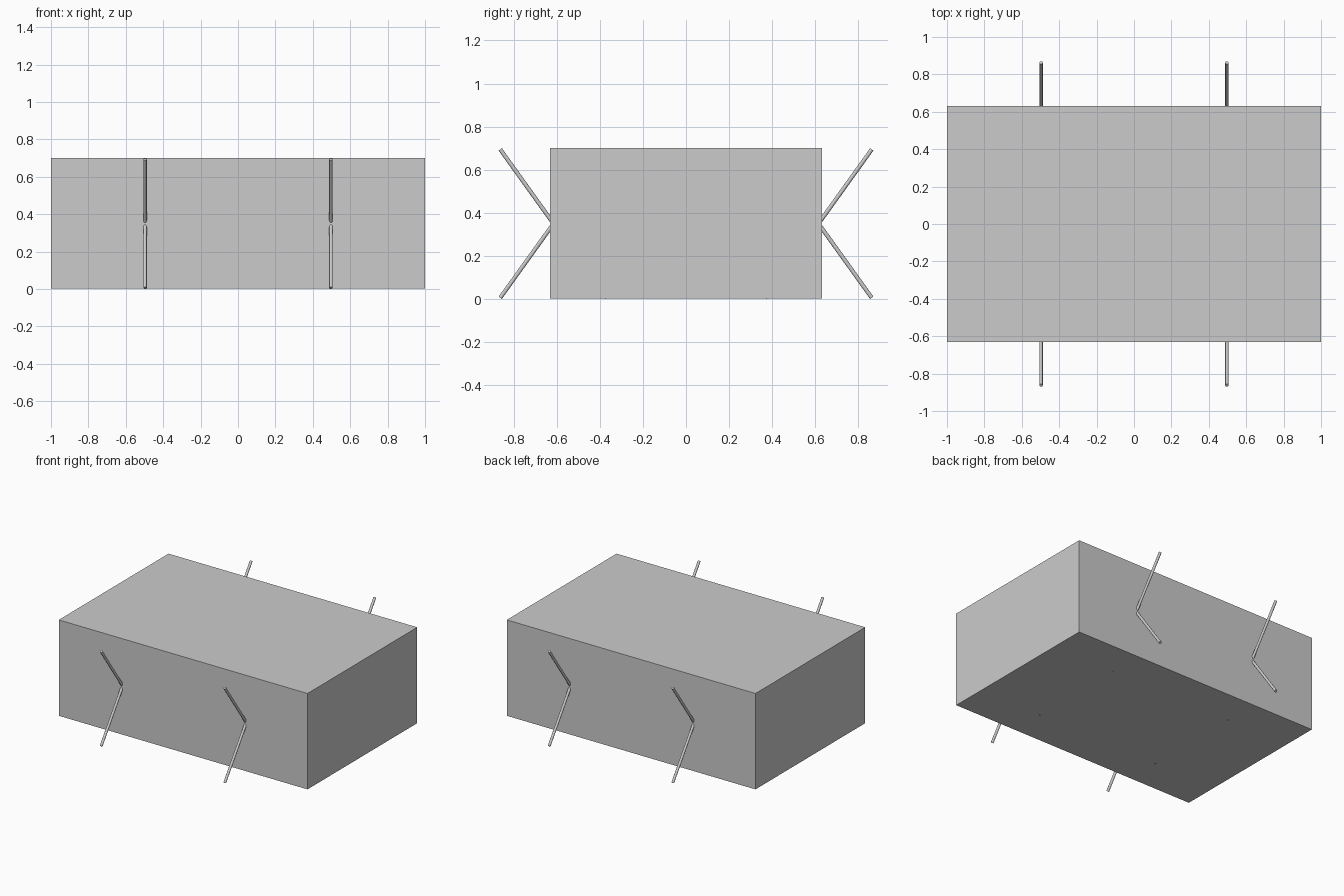
import bpy
from mathutils import Vector

if "Cube" in bpy.data.objects:
    bpy.data.objects.remove(bpy.data.objects["Cube"])

ROD_X, ROD_R = 0.497, 0.0095
Y_IN, Y_OUT = 0.368, 0.862
Z_LOW, Z_HIGH = 0.0056, 0.694


def rod(name, a, b):
    a, b = Vector(a), Vector(b)
    d = b - a
    bpy.ops.mesh.primitive_cylinder_add(vertices=16, radius=ROD_R, depth=d.length,
                                        location=(a + b) / 2,
                                        rotation=d.to_track_quat('Z', 'Y').to_euler())
    ob = bpy.context.object
    ob.name = name
    bpy.ops.object.shade_smooth_by_angle()


# Main block, its underside just above the rod tips
z0, z1 = 0.003, 0.70
bpy.ops.mesh.primitive_cube_add(size=1, location=(0, 0, (z0 + z1) / 2))
block = bpy.context.object
block.name = "main_block"
block.scale = (2.0, 1.26, z1 - z0)
bpy.ops.object.transform_apply(location=False, rotation=False, scale=True)

# Crossed rods: four X-shaped pairs through the long sides
for sx, side in ((-1, "left"), (1, "right")):
    for sy, end in ((-1, "front"), (1, "back")):
        x = sx * ROD_X
        rod(f"{end}_{side}_rod_outward", (x, sy * Y_IN, Z_LOW), (x, sy * Y_OUT, Z_HIGH))
        rod(f"{end}_{side}_rod_inward", (x, sy * Y_OUT, Z_LOW), (x, sy * Y_IN, Z_HIGH))
